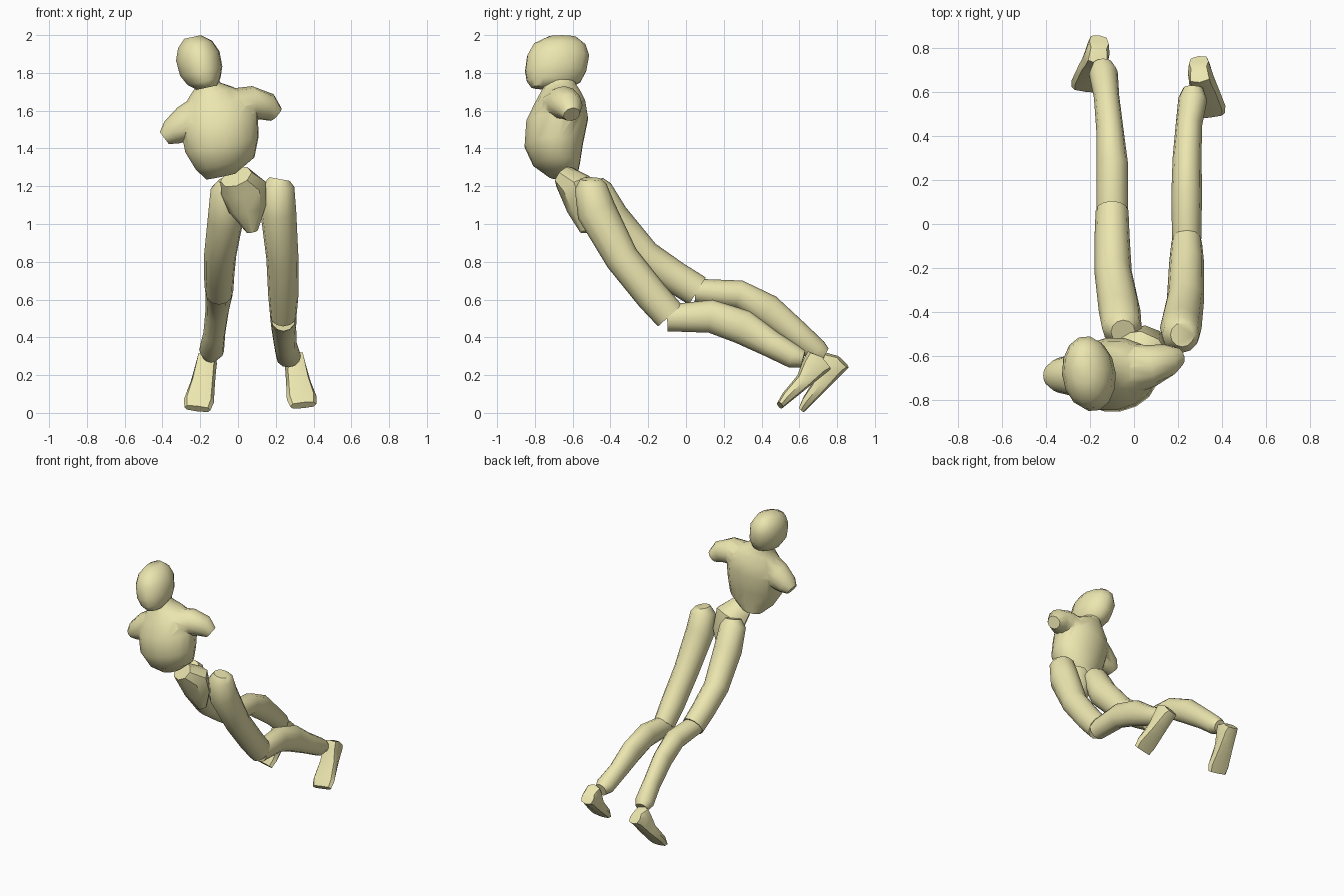
import bpy, bmesh
from math import cos, sin, pi, copysign
from mathutils import Vector

mat = bpy.data.materials.new("pale_yellow")
mat.diffuse_color = (0.84, 0.79, 0.43, 1)


def loft(name, rings, hint=(1, 0, 0), axis=None, sides=12, power=1.0, angle=0.75):
    """Skin elliptical rings (x, y, z, half width, half depth) along a path."""
    bm = bmesh.new()
    pts = [Vector(r[:3]) for r in rings]
    loops = []
    for i, r in enumerate(rings):
        t = Vector(axis) if axis else pts[min(i + 1, len(pts) - 1)] - pts[max(i - 1, 0)]
        t.normalize()
        u = Vector(hint)
        u = (u - t * u.dot(t)).normalized()
        v = t.cross(u)
        loop = []
        for k in range(sides):
            a = 2 * pi * k / sides
            c, s = (copysign(abs(f) ** power, f) for f in (cos(a), sin(a)))
            loop.append(bm.verts.new(pts[i] + u * c * r[3] + v * s * r[4]))
        loops.append(loop)
    for lo, hi in zip(loops, loops[1:]):
        for k in range(sides):
            j = (k + 1) % sides
            bm.faces.new((lo[k], lo[j], hi[j], hi[k]))
    bm.faces.new(loops[0][::-1])
    bm.faces.new(loops[-1])
    bmesh.ops.recalc_face_normals(bm, faces=bm.faces)
    mesh = bpy.data.meshes.new(name)
    bm.to_mesh(mesh)
    bm.free()
    mesh.materials.append(mat)
    ob = bpy.data.objects.new(name, mesh)
    bpy.context.collection.objects.link(ob)
    smooth(ob, angle)
    return ob


def smooth(ob, angle):
    bpy.ops.object.select_all(action='DESELECT')
    ob.select_set(True)
    bpy.context.view_layer.objects.active = ob
    bpy.ops.object.shade_smooth_by_angle(angle=angle)


def foot(name, heel, toe):
    """Wedge foot standing on a sloping sole line from heel to toe."""
    heel, toe = Vector(heel), Vector(toe)
    d = (toe - heel).normalized()
    u = (Vector((1, 0, 0)) - d * d.x).normalized()
    n = d.cross(u)
    length = (toe - heel).length
    rings = []
    for s, h, w in ((0, .09, .045), (.10, .15, .055), (.25, .13, .058),
                    (.48, .085, .065), (.85, .06, .08), (1, .04, .07)):
        c = heel + d * s * length + n * h / 2
        rings.append((*c, w, h / 2))
    loft(name, rings, axis=d, sides=8, power=0.65, angle=0.6)


# head, leaning to one side
loft("head", [(-.165, -.72, 1.722, .055, .10), (-.18, -.70, 1.755, .09, .145),
              (-.195, -.69, 1.81, .115, .165), (-.213, -.677, 1.89, .118, .167),
              (-.227, -.67, 1.95, .093, .14), (-.24, -.655, 1.99, .045, .075)],
     axis=(-.06, 0, .28), hint=(1, .08, 0), sides=14, angle=1.0)

# torso with neck
torso = loft("torso", [(-.09, -.65, 1.252, .08, .075), (-.068, -.685, 1.32, .16, .125),
                       (-.085, -.70, 1.42, .20, .156), (-.10, -.682, 1.55, .212, .165),
                       (-.115, -.668, 1.64, .19, .135), (-.14, -.665, 1.70, .12, .105),
                       (-.16, -.665, 1.735, .068, .085), (-.175, -.67, 1.78, .06, .08)],
             axis=(-.10, -.02, .49), hint=(1, .15, .2), sides=16, angle=1.0)

# shoulder stubs merged into the torso
stubs = (
    [(-.02, -.66, 1.61, .12, .11), (.08, -.645, 1.64, .095, .09),
     (.155, -.62, 1.62, .075, .075), (.20, -.605, 1.58, .045, .045)],
    [(-.18, -.68, 1.57, .12, .12), (-.28, -.69, 1.53, .095, .095),
     (-.35, -.69, 1.485, .078, .07), (-.39, -.69, 1.455, .045, .04)])
for rings in stubs:
    stub = loft("shoulder_stub", rings, hint=(0, 1, 0))
    m = torso.modifiers.new("union", 'BOOLEAN')
    m.operation, m.solver, m.object = 'UNION', 'EXACT', stub
    bpy.context.view_layer.objects.active = torso
    bpy.ops.object.modifier_apply(modifier=m.name)
    bpy.data.objects.remove(stub)
smooth(torso, 1.0)

# pelvis wedge
loft("pelvis", [(-.01, -.645, 1.25, .09, .065), (.03, -.575, 1.19, .125, .10),
                (.05, -.545, 1.08, .10, .085), (.075, -.525, .96, .03, .035)], sides=8)

# thighs, hip to knee
loft("right_side_thigh", [(.22, -.505, 1.238, .055, .055), (.213, -.505, 1.20, .085, .085),
                          (.213, -.475, 1.07, .095, .105), (.235, -.34, .82, .085, .09),
                          (.24, -.18, .62, .08, .088), (.24, -.085, .515, .07, .085)])
loft("left_side_thigh", [(-.05, -.49, 1.225, .055, .055), (-.055, -.475, 1.18, .09, .085),
                         (-.065, -.40, 1.03, .095, .10), (-.095, -.22, .83, .085, .088),
                         (-.10, -.06, .72, .08, .085), (-.10, .06, .645, .075, .085)])

# shins, knee to ankle
loft("right_side_shin", [(.24, -.10, .502, .066, .07), (.24, .13, .512, .07, .088),
                         (.242, .30, .455, .066, .092), (.25, .45, .365, .06, .072),
                         (.268, .57, .298, .066, .063), (.27, .62, .285, .045, .045)])
loft("left_side_shin", [(-.10, .05, .645, .072, .065), (-.10, .28, .628, .072, .075),
                        (-.11, .43, .545, .062, .085), (-.125, .58, .425, .058, .07),
                        (-.14, .69, .33, .066, .063), (-.145, .73, .305, .045, .045)])

# feet, hanging down from the ankles
foot("right_side_foot", (.295, .765, .23), (.345, .51, .025))
foot("left_side_foot", (-.16, .86, .24), (-.215, .63, .008))
